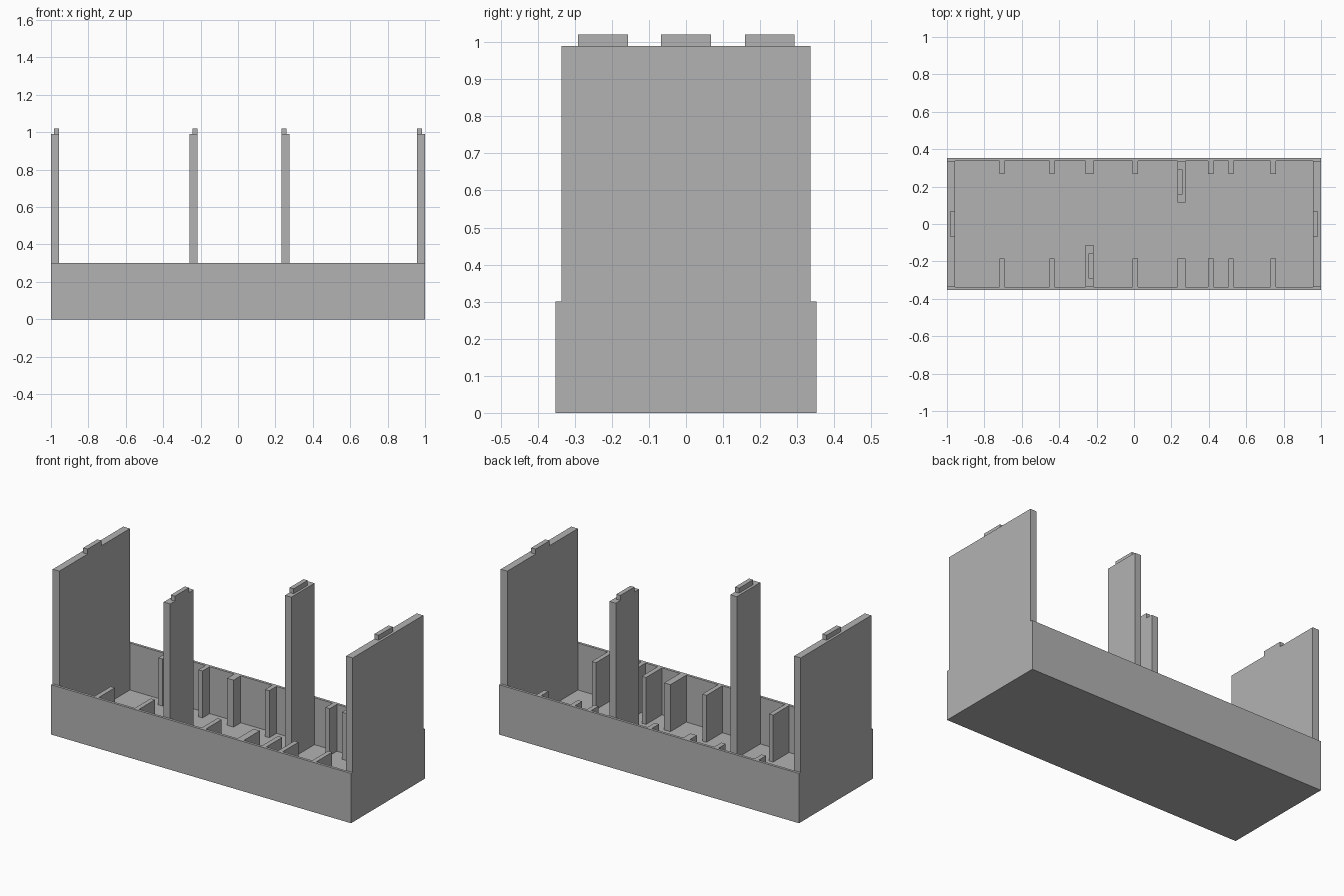
import bpy, bmesh

if "Cube" in bpy.data.objects:
    bpy.data.objects.remove(bpy.data.objects["Cube"])

grey = bpy.data.materials.new("plain_grey")
grey.diffuse_color = (0.45, 0.45, 0.45, 1)
grey.use_nodes = True
grey.node_tree.nodes["Principled BSDF"].inputs["Base Color"].default_value = grey.diffuse_color

FLOOR, RIM, TOP, TAB_TOP = 0.017, 0.30, 0.99, 1.02
OUT, IN = 0.352, 0.336          # outer and inner face of the long walls


def finish(bm, name):
    bmesh.ops.recalc_face_normals(bm, faces=bm.faces)
    me = bpy.data.meshes.new(name)
    bm.to_mesh(me)
    bm.free()
    me.materials.append(grey)
    ob = bpy.data.objects.new(name, me)
    bpy.context.collection.objects.link(ob)


def extrude(name, profile, axis, a, b):
    """Extrude a flat profile along axis 0 (x; profile is y,z) or 2 (z; profile is x,y)."""
    bm = bmesh.new()
    place = (lambda p: (a, p[0], p[1])) if axis == 0 else (lambda p: (p[0], p[1], a))
    face = bm.faces.new([bm.verts.new(place(p)) for p in profile])
    new = bmesh.ops.extrude_face_region(bm, geom=[face])["geom"]
    vec = [0, 0, 0]
    vec[axis] = b - a
    bmesh.ops.translate(bm, vec=vec, verts=[v for v in new if isinstance(v, bmesh.types.BMVert)])
    finish(bm, name)


def box(name, x0, x1, y0, y1, z0, z1):
    extrude(name, [(x0, y0), (x1, y0), (x1, y1), (x0, y1)], 2, z0, z1)


# Tray: floor and two long thin walls as one U profile
extrude("tray", [(-OUT, 0), (OUT, 0), (OUT, RIM), (IN, RIM), (IN, FLOOR),
                 (-IN, FLOOR), (-IN, RIM), (-OUT, RIM)], 0, -1, 1)

# Tall end panels, each with a locating tab flush with the inner face
for side, s in (("left", -1), ("right", 1)):
    x0, x1 = sorted((s * 0.956, s * 1.0))
    t0, t1 = sorted((s * 0.956, s * 0.985))
    box(side + "_end_panel", x0, x1, -IN, IN, FLOOR, TOP)
    box(side + "_end_tab", t0, t1, -0.067, 0.067, TOP, TAB_TOP)

# Tall partition pillars with tabs
box("front_pillar", -0.26, -0.217, -IN, -0.112, FLOOR, TOP)
box("front_pillar_tab", -0.244, -0.217, -0.291, -0.157, TOP, TAB_TOP)
box("back_pillar", 0.233, 0.275, 0.115, IN, FLOOR, TOP)
box("back_pillar_tab", 0.233, 0.260, 0.159, 0.292, TOP, TAB_TOP)

# Short ribs: long ones on the front wall, shallow ones on the back wall
FRONT_TIP, BACK_TIP = -0.185, 0.268
for i, x in enumerate((-0.706, -0.438, 0.007, 0.410, 0.519, 0.744)):
    box(f"front_rib_{i}", x - 0.014, x + 0.014, -IN, FRONT_TIP, FLOOR, RIM)
    box(f"back_rib_{i}", x - 0.014, x + 0.014, BACK_TIP, IN, FLOOR, RIM)
# Thick ribs facing the pillars
box("front_thick_rib", 0.233, 0.275, -IN, FRONT_TIP, FLOOR, RIM)
box("back_thick_rib", -0.26, -0.217, BACK_TIP, IN, FLOOR, RIM)
